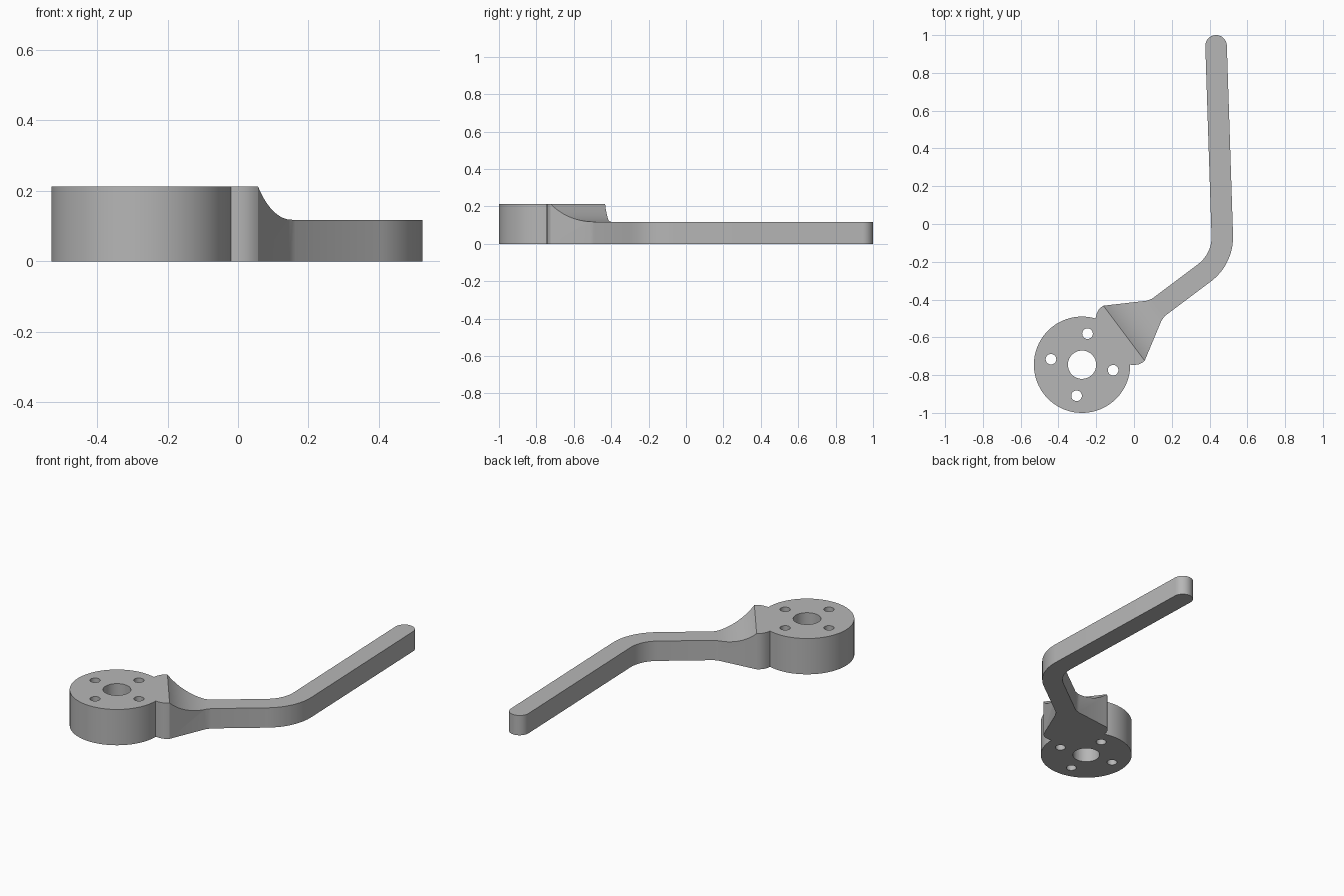
import bpy
import bmesh
import math
from mathutils import Matrix

HUB_X, HUB_Y, HUB_R = -0.275, -0.745, 0.255
HUB_H, ARM_H, HALF_W = 0.213, 0.118, 0.057
NECK_START, NECK_END = 0.278, 0.492
TILT = math.radians(36.9)      # direction of the neck
BEND = math.radians(55.1)      # elbow turn
ELBOW_U, ELBOW_R = 0.81, 0.237
TIP = (1.581, 0.924)

if "Cube" in bpy.data.objects:
    bpy.data.objects.remove(bpy.data.objects["Cube"])

grey = bpy.data.materials.new("light_grey")
grey.use_nodes = True
grey.diffuse_color = (0.47, 0.47, 0.47, 1)
grey.node_tree.nodes["Principled BSDF"].inputs["Base Color"].default_value = grey.diffuse_color

# The lever is drawn along its neck, with the hub centre as origin
frame = Matrix.Translation((HUB_X, HUB_Y, 0)) @ Matrix.Rotation(TILT, 4, "Z")


def arc(cx, cy, r, start, end, n):
    angles = [start + (end - start) * i / n for i in range(n + 1)]
    return [(cx + r * math.cos(a), cy + r * math.sin(a)) for a in angles]


def prism(bm, points, offset):
    """Extrude a closed loop of 3D points by an offset vector."""
    face = bm.faces.new([bm.verts.new(p) for p in points])
    new = bmesh.ops.extrude_face_region(bm, geom=[face])["geom"]
    verts = [g for g in new if isinstance(g, bmesh.types.BMVert)]
    bmesh.ops.translate(bm, verts=verts, vec=offset)


def finish(bm, name):
    bmesh.ops.recalc_face_normals(bm, faces=bm.faces)
    mesh = bpy.data.meshes.new(name)
    bm.to_mesh(mesh)
    bm.free()
    mesh.materials.append(grey)
    obj = bpy.data.objects.new(name, mesh)
    obj.matrix_world = frame
    bpy.context.collection.objects.link(obj)
    return obj


# Outline: hub, shoulder, neck, elbow and rounded tip
shoulder = [(0.222, 0.168), (0.242, 0.179), (0.262, 0.183), (NECK_START, 0.182),
            (0.476, 0.066), (0.505, HALF_W)]
quarter = math.pi / 2
outline = arc(0, 0, HUB_R, TILT, 2 * math.pi - TILT, 72)
outline += [(u, -v) for u, v in shoulder]
outline += arc(ELBOW_U, ELBOW_R, ELBOW_R + HALF_W, -quarter, BEND - quarter, 16)
outline += arc(*TIP, HALF_W, BEND - quarter, BEND + quarter, 20)
outline += arc(ELBOW_U, ELBOW_R, ELBOW_R - HALF_W, BEND - quarter, -quarter, 16)
outline += shoulder[::-1]
bm = bmesh.new()
prism(bm, [(u, v, 0) for u, v in outline], (0, 0, HUB_H))
lever = finish(bm, "lever")

# Cutter that lowers the arm, with a concave sweep down from the hub
run, drop = NECK_END - NECK_START, HUB_H - ARM_H
sweep_r = (run * run + drop * drop) / (2 * drop)
sweep = arc(NECK_END, ARM_H + sweep_r, sweep_r,
            -quarter - math.asin(run / sweep_r), -quarter, 16)
sweep += [(2, ARM_H), (2, 0.5), (NECK_START, 0.5)]
bm = bmesh.new()
prism(bm, [(u, -1, z) for u, z in sweep], (0, 3, 0))
cutters = [finish(bm, "arm_cutter")]

# Cutter for the shaft hole and the ring of four bolt holes
bm = bmesh.new()
holes = [(0, 0, 0.075)]
for i in range(4):
    a = math.radians(80) - TILT + i * quarter
    holes.append((0.167 * math.cos(a), 0.167 * math.sin(a), 0.028))
for u, v, r in holes:
    ring = arc(u, v, r, 0, 2 * math.pi, 40)[:-1]
    prism(bm, [(x, y, -0.1) for x, y in ring], (0, 0, 0.5))
cutters.append(finish(bm, "hole_cutter"))

# Apply the cuts and shade
bpy.ops.object.select_all(action="DESELECT")
bpy.context.view_layer.objects.active = lever
lever.select_set(True)
for cutter in cutters:
    cutter.hide_render = True
    mod = lever.modifiers.new(cutter.name, "BOOLEAN")
    mod.operation = "DIFFERENCE"
    mod.solver = "EXACT"
    mod.object = cutter
    bpy.ops.object.modifier_apply(modifier=mod.name)
    bpy.data.objects.remove(cutter)
bpy.ops.object.shade_smooth_by_angle(angle=math.radians(25))
